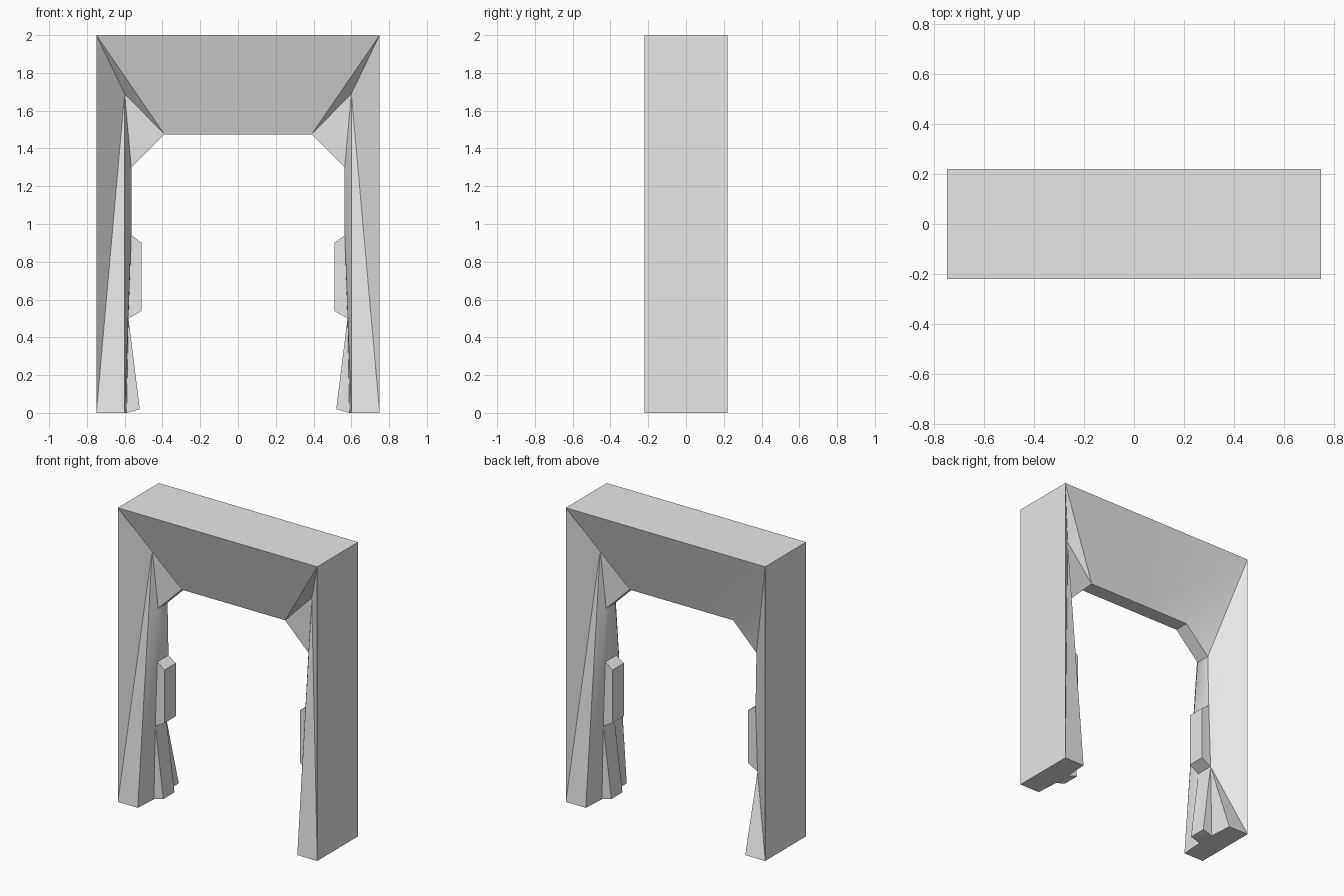
import bpy, bmesh, math

if "Cube" in bpy.data.objects:
    bpy.data.objects.remove(bpy.data.objects["Cube"], do_unlink=True)

grey = bpy.data.materials.new("plain grey")
grey.use_nodes = True
grey.diffuse_color = (0.8, 0.8, 0.8, 1)
grey.node_tree.nodes["Principled BSDF"].inputs["Base Color"].default_value = (0.8, 0.8, 0.8, 1)

# Profile points of one quarter of the frame
POINTS = {
    "foot": (0.75, 0.22, 0), "corner": (0.75, 0.22, 2), "top": (0, 0.22, 2),
    "jamb_foot": (0.6, 0.22, 0), "jamb_head": (0.6, 0.065, 1.69),
    "arch_mid": (0, 0.05, 1.475), "arch_end": (0.39, 0.05, 1.475),
    "haunch": (0.565, 0.05, 1.3),
    "post_top": (0.565, 0.06, 0.94), "post_low": (0.58, 0.06, 0.5),
    "pad_top": (0.51, 0.06, 0.9), "pad_low": (0.51, 0.06, 0.54),
    "flare_in": (0.59, 0.06, 0), "flare_tip": (0.52, 0.06, 0.02),
}

# Faces every quarter has: lintel, pad side, flare side, foot reveal
SHARED = ["corner arch_end arch_mid top", "pad_top pad_low post_low post_top",
          "post_low flare_tip flare_in", "jamb_foot flare_in post_low"]
# Jamb with a deep crease and a reveal wall behind it
CREASED = ["foot jamb_foot jamb_head", "foot jamb_head corner",
           "corner jamb_head arch_end", "jamb_head haunch arch_end",
           "jamb_foot post_low post_top", "jamb_foot post_top haunch",
           "jamb_foot haunch jamb_head"]
# Jamb that slopes straight to the post
SLOPED = ["foot jamb_foot post_low", "foot post_low post_top",
          "foot post_top corner", "corner post_top haunch",
          "corner haunch arch_end"]
# Outlines joined from front to back: inner opening and outer shell
INNER = "arch_mid arch_end haunch post_top pad_top pad_low post_low flare_tip flare_in".split()
OUTER = "foot corner top".split()

bm = bmesh.new()
for sx in (-1, 1):
    verts = {}
    for sy in (-1, 1):
        for name, (x, y, z) in POINTS.items():
            if name == "jamb_head" and sx < 0 < sy:
                continue
            verts[name, sy] = bm.verts.new((sx * x, sy * y, z))
        jamb = SLOPED if sx < 0 < sy else CREASED
        for face in SHARED + jamb:
            bm.faces.new([verts[n, sy] for n in face.split()])
    for path in (INNER, OUTER):
        for a, b in zip(path, path[1:]):
            bm.faces.new([verts[a, -1], verts[b, -1], verts[b, 1], verts[a, 1]])
    # Sole of the leg
    sole = ["foot", "jamb_foot", "flare_in"]
    bm.faces.new([verts[n, -1] for n in sole] + [verts[n, 1] for n in reversed(sole)])

bmesh.ops.remove_doubles(bm, verts=bm.verts, dist=0.0005)
bmesh.ops.recalc_face_normals(bm, faces=bm.faces)
mesh = bpy.data.meshes.new("door_frame")
bm.to_mesh(mesh)
bm.free()

frame = bpy.data.objects.new("door_frame", mesh)
bpy.context.collection.objects.link(frame)
mesh.materials.append(grey)
bpy.ops.object.select_all(action="DESELECT")
frame.select_set(True)
bpy.context.view_layer.objects.active = frame
bpy.ops.object.shade_smooth_by_angle(angle=math.radians(35))
